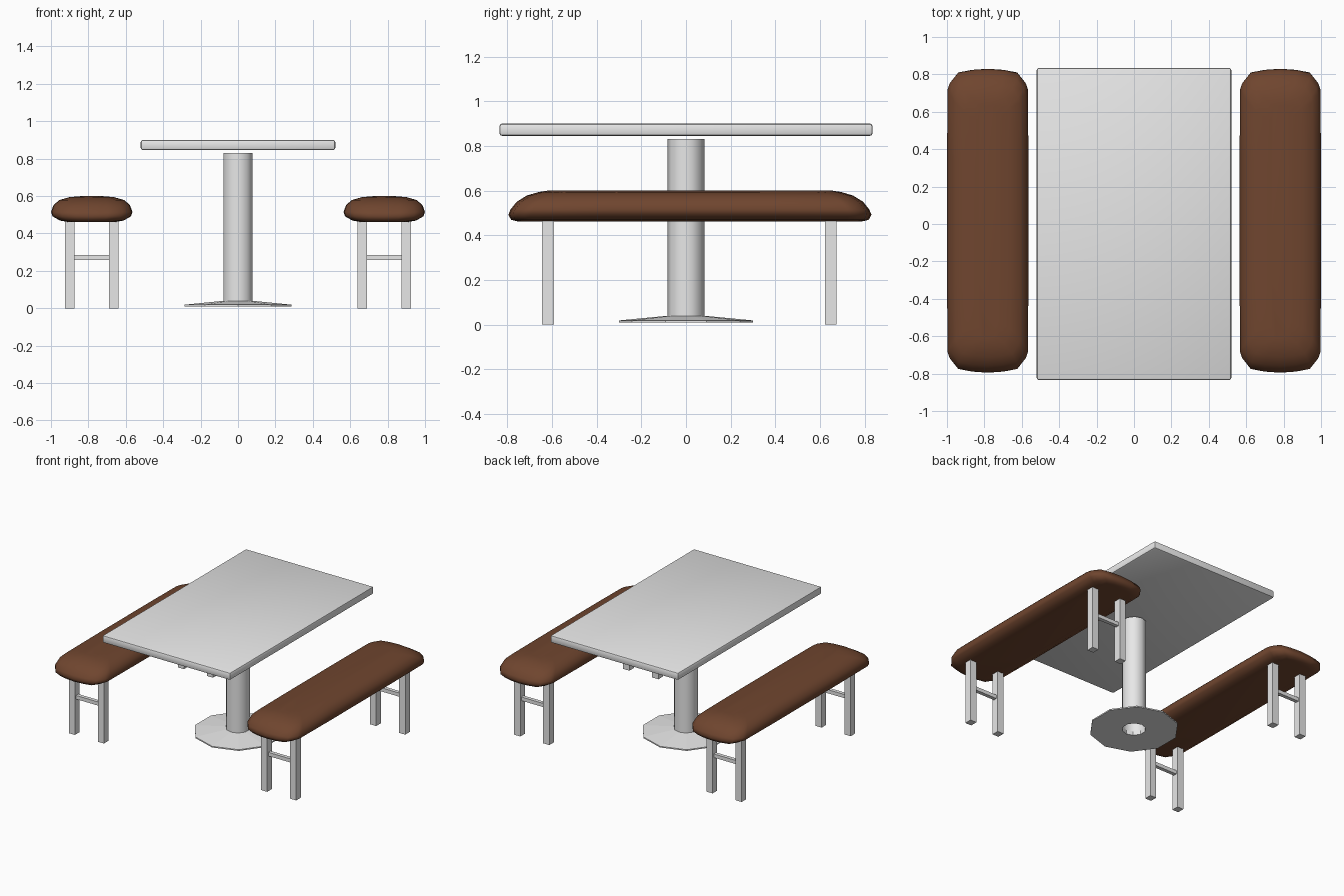
import bpy, bmesh
from math import sin, cos, pi, radians

if "Cube" in bpy.data.objects:
    bpy.data.objects.remove(bpy.data.objects["Cube"], do_unlink=True)


def material(name, rgb):
    m = bpy.data.materials.new(name)
    m.use_nodes = True
    m.diffuse_color = (*rgb, 1)
    m.node_tree.nodes["Principled BSDF"].inputs["Base Color"].default_value = (*rgb, 1)
    return m


grey = material("grey metal", (0.8, 0.8, 0.8))
brown = material("brown leather", (0.16, 0.06, 0.028))


def finish(name, bm, mat, smooth=None):
    bmesh.ops.recalc_face_normals(bm, faces=bm.faces)
    mesh = bpy.data.meshes.new(name)
    bm.to_mesh(mesh)
    bm.free()
    mesh.materials.append(mat)
    obj = bpy.data.objects.new(name, mesh)
    bpy.context.collection.objects.link(obj)
    if smooth:
        bpy.ops.object.select_all(action='DESELECT')
        obj.select_set(True)
        bpy.context.view_layer.objects.active = obj
        bpy.ops.object.shade_smooth_by_angle(angle=radians(smooth))
    return obj


def box(name, size, centre, mat, bevel=0):
    bm = bmesh.new()
    bmesh.ops.create_cube(bm, size=1)
    bmesh.ops.scale(bm, vec=size, verts=bm.verts)
    bmesh.ops.translate(bm, vec=centre, verts=bm.verts)
    if bevel:
        bmesh.ops.bevel(bm, geom=bm.edges[:], offset=bevel, segments=2,
                        profile=0.5, affect='EDGES')
    return finish(name, bm, mat, 40 if bevel else None)


def loft(bm, rings, closed=False):
    """Join equal-length rings of points with quads."""
    rows = [[bm.verts.new(p) for p in ring] for ring in rings]
    pairs = list(zip(rows, rows[1:]))
    if closed:
        pairs.append((rows[-1], rows[0]))
    for a, b in pairs:
        for i in range(len(a)):
            j = (i + 1) % len(a)
            bm.faces.new((a[i], a[j], b[j], b[i]))
    return rows


def circle(r, z, n=10):
    return [(r * cos(pi / 2 + 2 * pi * i / n), r * sin(pi / 2 + 2 * pi * i / n), z)
            for i in range(n)]


# Table top
box("table_top", (1.04, 1.67, 0.055), (0, 0, 0.8725), grey, 0.012)

# Pedestal column, open at the foot
bm = bmesh.new()
rows = loft(bm, [circle(0.082, 0.01), circle(0.082, 0.83)])
bm.faces.new(rows[-1])
finish("table_column", bm, grey, 40)

# Shallow ten-sided foot with a hole for the column
bm = bmesh.new()
loft(bm, [circle(0.08, 0.01), circle(0.3, 0.01),
          circle(0.3, 0.019), circle(0.08, 0.04)], closed=True)
finish("table_base", bm, grey)


def outline(w, l, cx, cy, z):
    """Long plan shape with blunt rounded ends."""
    quarter = [(w, 0.45 * l), (w * 0.985, l - 0.1), (w * 0.94, l - 0.07),
               (w * 0.75, l - 0.02), (w * 0.4, l - 0.006)]
    half = quarter + [(0, l)] + [(-x, y) for x, y in reversed(quarter)]
    return [(cx + x, cy + y, z) for x, y in half + [(-x, -y) for x, y in half]]


# Cushion levels: height, half width, half length
LEVELS = [(0.462, 0.13, 0.77), (0.469, 0.17, 0.80), (0.492, 0.21, 0.8125),
          (0.515, 0.2175, 0.803), (0.55, 0.205, 0.775), (0.578, 0.175, 0.73),
          (0.594, 0.12, 0.675), (0.6, 0.05, 0.635)]

for side, cx in (("right", -0.782), ("left", 0.782)):
    # Padded seat
    bm = bmesh.new()
    rows = loft(bm, [outline(w, l, cx, 0.0175, z) for z, w, l in LEVELS])
    bm.faces.new(rows[0])
    bm.faces.new(rows[-1])
    finish(side + "_seat", bm, brown, 60)

    # Two leg frames, each with a crossbar
    for end, y in (("front", -0.618), ("back", 0.648)):
        for place, dx in (("a", -0.118), ("b", 0.118)):
            box(f"{side}_{end}_leg_{place}", (0.05, 0.053, 0.468),
                (cx + dx, y, 0.234), grey)
        box(f"{side}_{end}_crossbar", (0.19, 0.027, 0.027), (cx, y, 0.272), grey)
